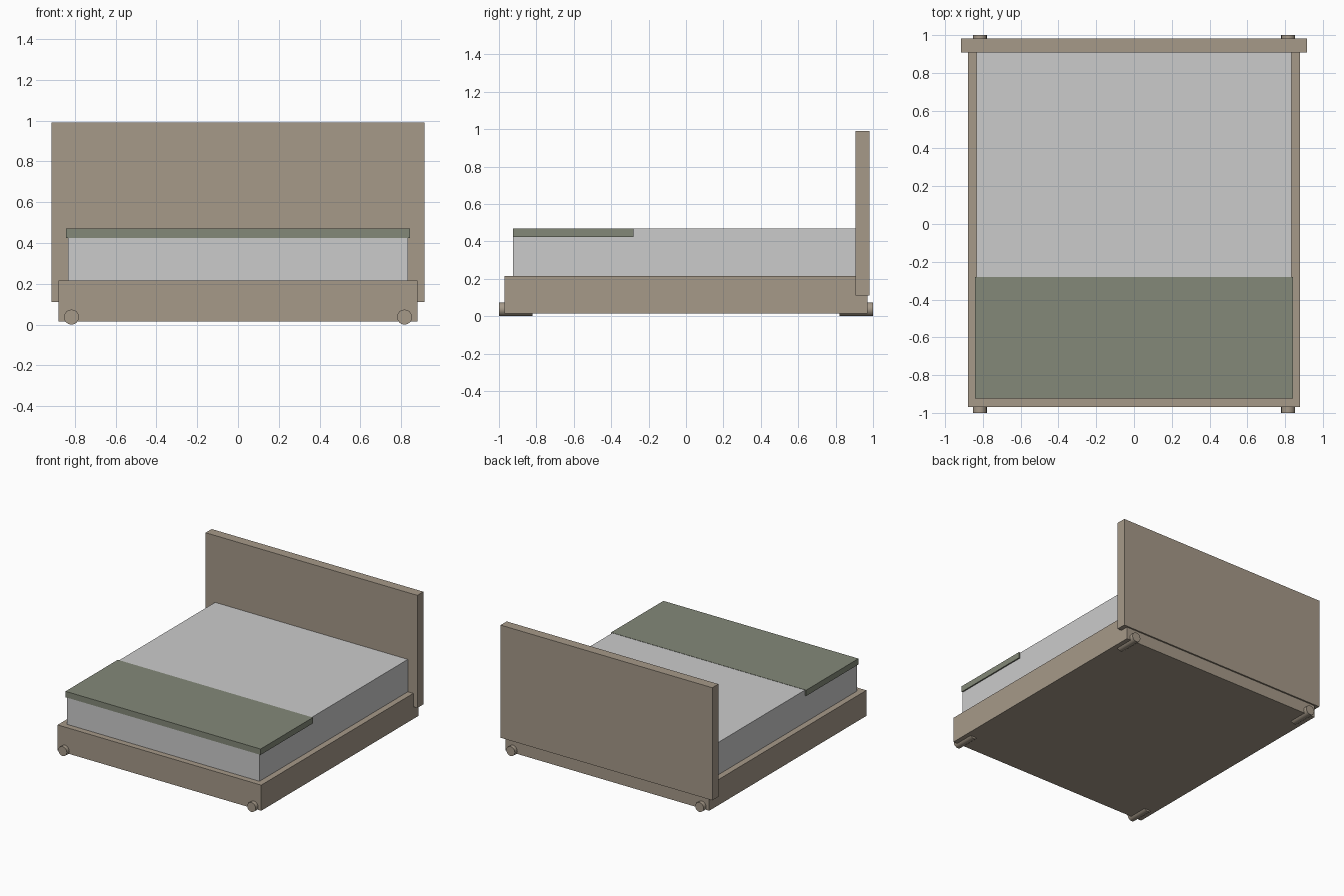
import bpy
import math

if "Cube" in bpy.data.objects:
    bpy.data.objects.remove(bpy.data.objects["Cube"])


def material(name, rgb):
    m = bpy.data.materials.new(name)
    m.diffuse_color = (*rgb, 1)
    m.use_nodes = True
    m.node_tree.nodes["Principled BSDF"].inputs["Base Color"].default_value = m.diffuse_color
    return m


wood = material("wood", (0.38, 0.32, 0.25))
green = material("green_cloth", (0.23, 0.25, 0.19))


def box(name, lo, hi, mat=None):
    centre = [(a + b) / 2 for a, b in zip(lo, hi)]
    bpy.ops.mesh.primitive_cube_add(size=1, location=centre)
    ob = bpy.context.object
    ob.name = name
    ob.scale = [b - a for a, b in zip(lo, hi)]
    bpy.ops.object.transform_apply(location=False, rotation=False, scale=True)
    if mat:
        ob.data.materials.append(mat)
    return ob


# Frame and headboard
box("bed_frame", (-0.88, -0.97, 0.015), (0.88, 0.97, 0.215), wood)
box("headboard", (-0.915, 0.907, 0.11), (0.915, 0.982, 0.99), wood)

# Mattress and folded blanket over its foot end
box("mattress", (-0.833, -0.924, 0.20), (0.833, 0.924, 0.468))
box("blanket", (-0.843, -0.925, 0.424), (0.843, -0.28, 0.47), green)

# Feet: short rollers lying along y at the four corners
for end, y in (("front", -0.91), ("back", 0.91)):
    for side, x in (("left", -0.816), ("right", 0.816)):
        bpy.ops.mesh.primitive_cylinder_add(
            vertices=16, radius=0.037, depth=0.18,
            location=(x, y, 0.037), rotation=(math.pi / 2, 0, 0))
        foot = bpy.context.object
        foot.name = f"{end}_{side}_foot"
        foot.data.materials.append(wood)
        bpy.ops.object.shade_smooth_by_angle()
